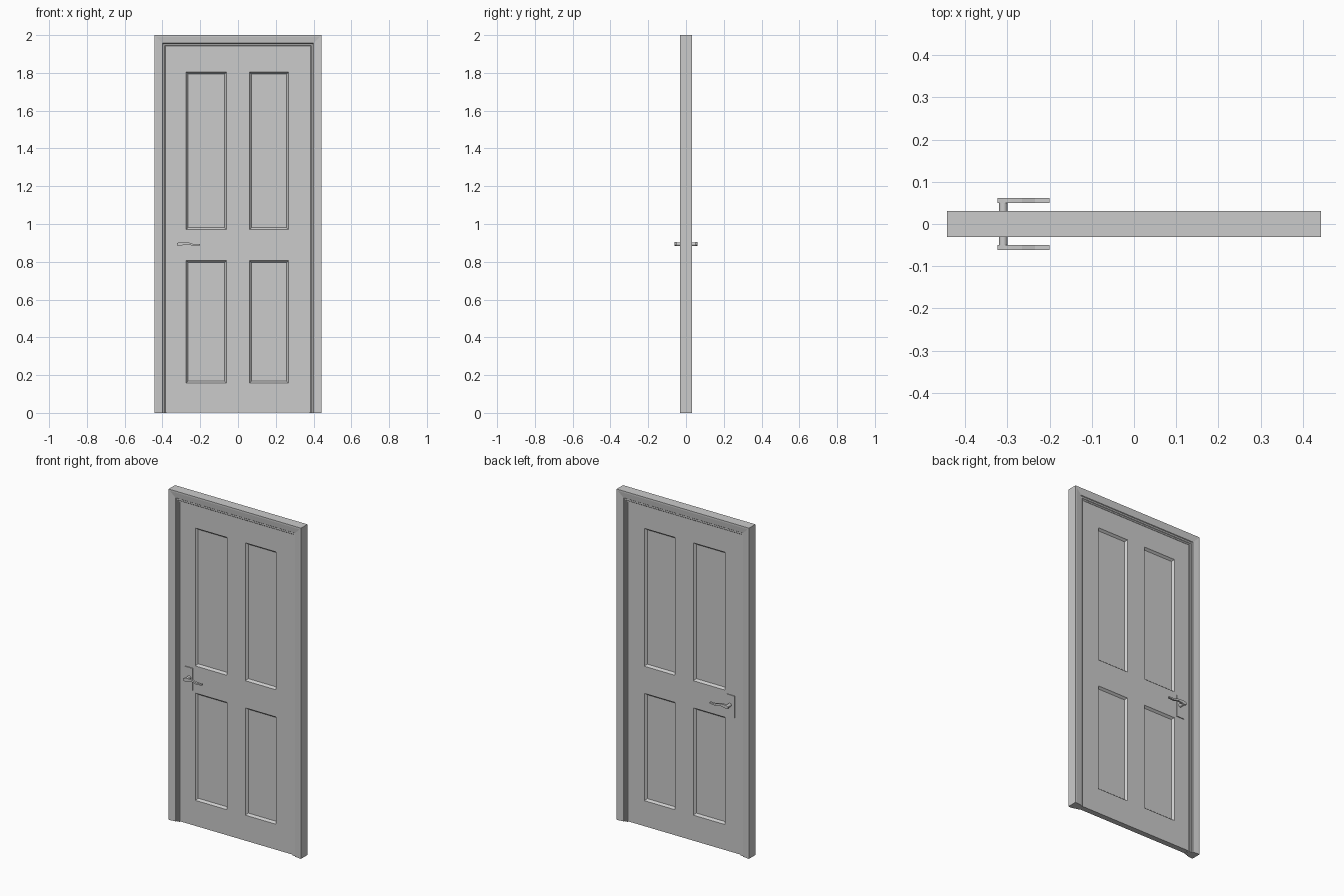
import bpy
import bmesh
from mathutils import Matrix, Vector

cube = bpy.data.objects.get("Cube")
if cube:
    bpy.data.objects.remove(cube)

grey = bpy.data.materials.new("plain grey")
grey.use_nodes = True
grey.diffuse_color = (0.6, 0.6, 0.6, 1)
grey.node_tree.nodes["Principled BSDF"].inputs["Base Color"].default_value = (0.6, 0.6, 0.6, 1)

HALF_W, HEIGHT = 0.443, 2.0
LEAF_Y = 0.017


def finish(name, bm):
    """Turn a bmesh into a grey object."""
    bmesh.ops.recalc_face_normals(bm, faces=bm.faces)
    mesh = bpy.data.meshes.new(name)
    bm.to_mesh(mesh)
    bm.free()
    mesh.materials.append(grey)
    obj = bpy.data.objects.new(name, mesh)
    bpy.context.collection.objects.link(obj)
    return obj


def loft(bm, rings):
    """Skin closed rings of points and cap both ends."""
    loops = [[bm.verts.new(p) for p in ring] for ring in rings]
    n = len(loops[0])
    for a, b in zip(loops, loops[1:]):
        for i in range(n):
            j = (i + 1) % n
            bm.faces.new((a[i], a[j], b[j], b[i]))
    bm.faces.new(loops[0])
    bm.faces.new(loops[-1])


def mirror_y(obj):
    mod = obj.modifiers.new("both sides", 'MIRROR')
    mod.use_axis = (False, True, False)
    mod.use_clip = True


# Frame: stepped moulding (inset from outside, depth) swept up, over and down
half = [(0, 0.0305), (0.010, 0.0305), (0.043, 0.026), (0.046, 0.022), (0.055, 0.022),
        (0.058, 0.019), (0.066, 0.019), (0.068, 0.0145)]
profile = [(t, -y) for t, y in half] + [(t, y) for t, y in reversed(half)]
bm = bmesh.new()
loft(bm, [
    [(-HALF_W + t, y, 0) for t, y in profile],
    [(-HALF_W + t, y, HEIGHT - t) for t, y in profile],
    [(HALF_W - t, y, HEIGHT - t) for t, y in profile],
    [(HALF_W - t, y, 0) for t, y in profile],
])
finish("door_frame", bm)

# Leaf: front sheet with four recessed panels, mirrored to the back
xs = [-0.376, -0.274, -0.061, 0.061, 0.267, 0.376]
zs = [0.003, 0.157, 0.806, 0.970, 1.804, 1.934]
bm = bmesh.new()
grid = [[bm.verts.new((x, -LEAF_Y, z)) for x in xs] for z in zs]
panels = []
for r in range(5):
    for c in range(5):
        face = bm.faces.new((grid[r][c], grid[r][c + 1], grid[r + 1][c + 1], grid[r + 1][c]))
        if r % 2 and c % 2:
            panels.append(face)
bm.normal_update()
rim = [e for e in bm.edges if e.is_boundary]
# Small lip, then a sloped moulding down to the panel
bmesh.ops.inset_individual(bm, faces=panels, thickness=0.004, depth=-0.004)
bmesh.ops.inset_individual(bm, faces=panels, thickness=0.011, depth=-0.009)
# Leaf edges back to the middle plane
new = bmesh.ops.extrude_edge_only(bm, edges=rim)["geom"]
for v in new:
    if isinstance(v, bmesh.types.BMVert):
        v.co.y = 0
# Dissolve the layout cuts between coplanar faces
bmesh.ops.dissolve_limit(bm, angle_limit=0.01, verts=bm.verts, edges=bm.edges)
mirror_y(finish("door_leaf", bm))

# Handle plate
bm = bmesh.new()
bmesh.ops.create_cube(bm, size=1)
bmesh.ops.scale(bm, vec=(0.052, 0.006, 0.133), verts=bm.verts)
bmesh.ops.translate(bm, vec=(-0.314, -LEAF_Y - 0.002, 0.886), verts=bm.verts)
mirror_y(finish("handle_plate", bm))

# Handle post
bm = bmesh.new()
bmesh.ops.create_cone(bm, cap_ends=True, segments=16, radius1=0.010, radius2=0.010, depth=0.036,
                      matrix=Matrix.Translation(Vector((-0.31, -0.036, 0.893)))
                      @ Matrix.Rotation(1.5708, 4, 'X'))
post = finish("handle_post", bm)
mirror_y(post)
bpy.context.view_layer.objects.active = post
post.select_set(True)
bpy.ops.object.shade_smooth_by_angle()
post.select_set(False)

# Wavy lever: x, centre height, half height
wave = [(-0.324, 0.892, 0.006), (-0.31, 0.894, 0.011), (-0.29, 0.897, 0.008),
        (-0.265, 0.897, 0.006), (-0.235, 0.889, 0.005), (-0.2, 0.891, 0.004)]
bm = bmesh.new()
loft(bm, [[(x, -0.0615, z - h), (x, -0.050, z - h), (x, -0.050, z + h), (x, -0.0615, z + h)]
          for x, z, h in wave])
mirror_y(finish("handle_lever", bm))
